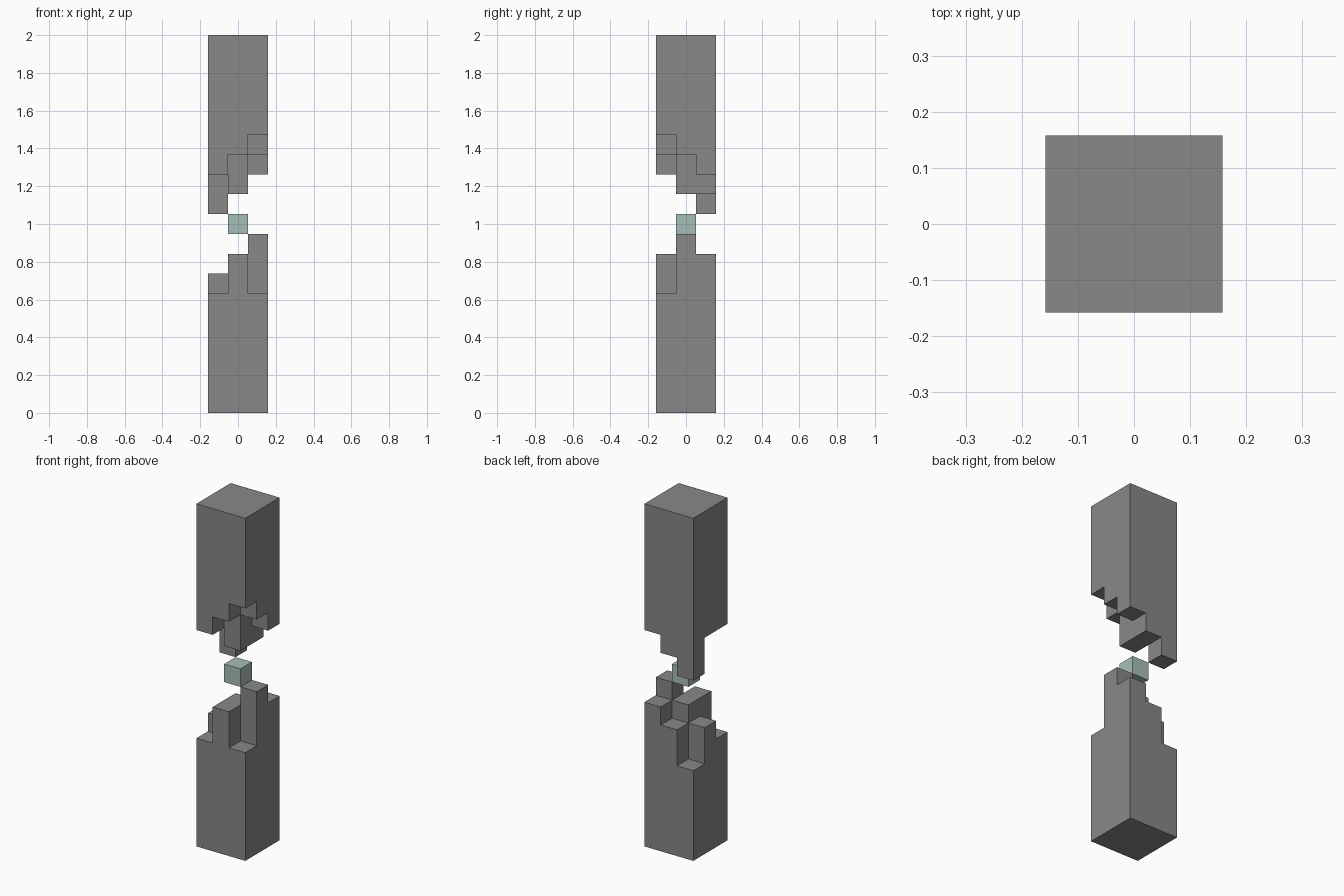
import bpy
import bmesh
from math import radians
from mathutils import Vector

cube = bpy.data.objects.get("Cube")
if cube:
    bpy.data.objects.remove(cube)

TOTAL = 19            # pillar height in blocks
U = 2 / TOTAL         # size of one block


def material(name, rgb):
    m = bpy.data.materials.new(name)
    m.use_nodes = True
    m.diffuse_color = (*rgb, 1)
    bsdf = next(n for n in m.node_tree.nodes if n.type == 'BSDF_PRINCIPLED')
    bsdf.inputs["Base Color"].default_value = (*rgb, 1)
    return m


def block_object(name, cells, mat):
    """Outer skin of a set of grid blocks, with flat areas merged."""
    bm = bmesh.new()
    for cell in cells:
        centre = Vector(cell) + Vector((0, 0, 0.5))
        for axis in range(3):
            for sign in (-1, 1):
                n = Vector((0, 0, 0))
                n[axis] = sign
                if tuple(int(c + d) for c, d in zip(cell, n)) in cells:
                    continue
                a = Vector((0, 0, 0))
                a[(axis + 1) % 3] = 1
                b = n.cross(a)
                corners = (a + b, b - a, -a - b, a - b)
                bm.faces.new([bm.verts.new((centre + (n + c) / 2) * U) for c in corners])
    bmesh.ops.remove_doubles(bm, verts=bm.verts, dist=U / 100)
    bmesh.ops.dissolve_limit(bm, angle_limit=radians(1), verts=bm.verts, edges=bm.edges)
    me = bpy.data.meshes.new(name)
    bm.to_mesh(me)
    bm.free()
    me.materials.append(mat)
    ob = bpy.data.objects.new(name, me)
    bpy.context.collection.objects.link(ob)
    return ob


def columns(levels, span):
    """Blocks of a three by three pillar; rows run front to back, left to right."""
    return {(x - 1, y - 1, z)
            for y, row in enumerate(levels)
            for x, level in enumerate(row)
            for z in span(level)}


stone = material("grey stone", (0.246, 0.246, 0.246))
glass = material("pale teal", (0.39, 0.515, 0.474))

# Broken lower pillar: top level of each column
lower = ((6, 8, 6), (7, 8, 9), (5, 7, 8))
block_object("lower_pillar", columns(lower, lambda h: range(h)), stone)

# Broken upper pillar: bottom level of each column
upper = ((12, 13, 14), (12, 11, 13), (10, 11, 12))
block_object("upper_pillar", columns(upper, lambda h: range(h, TOTAL)), stone)

# Floating core between the two halves
block_object("floating_core", {(0, 0, TOTAL // 2)}, glass)
